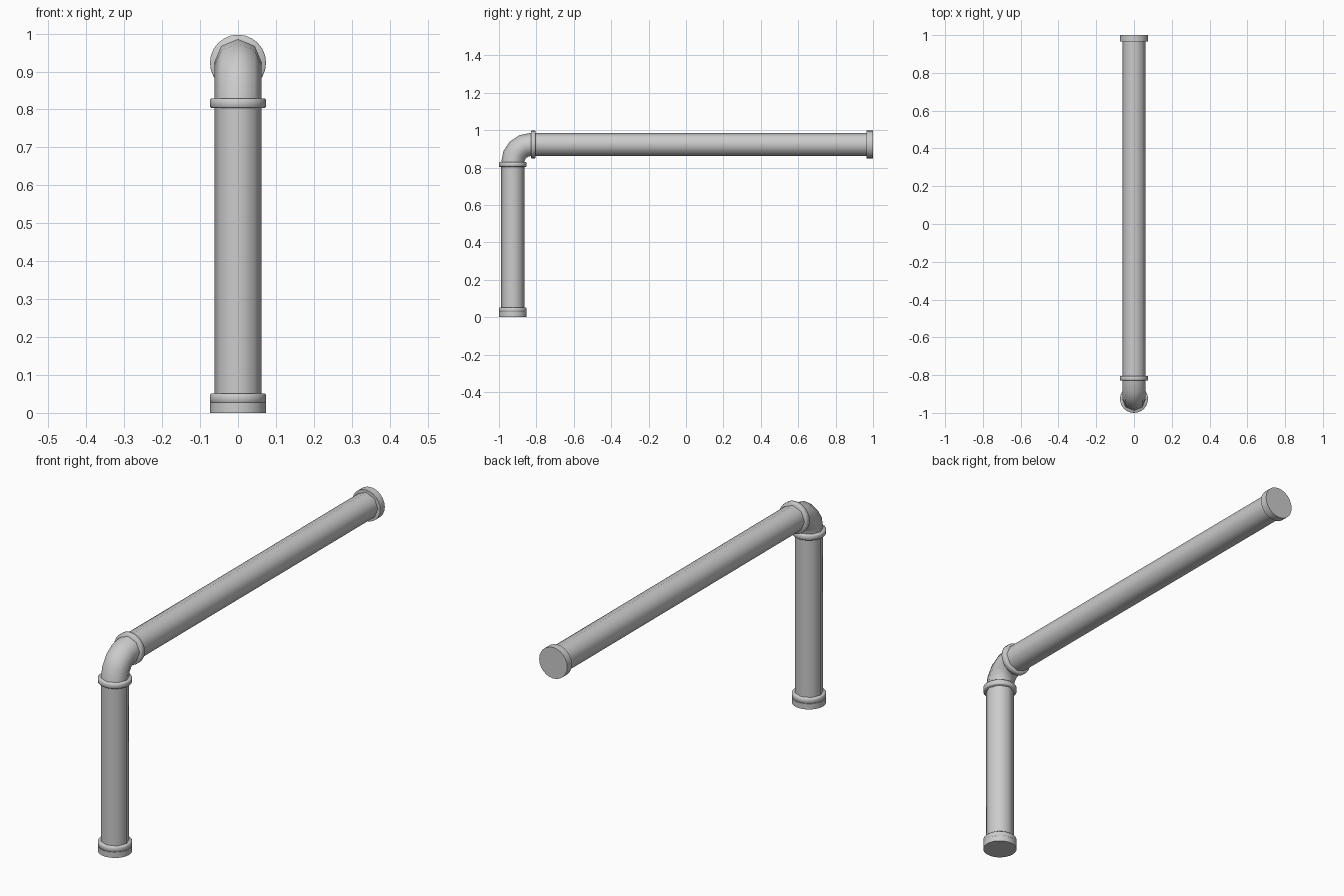
import bpy, bmesh
from math import sin, cos, pi
from mathutils import Matrix, Vector

cube = bpy.data.objects.get("Cube")
if cube:
    bpy.data.objects.remove(cube)

PIPE_R, COLLAR_R = 0.062, 0.074
AXIS_Y, AXIS_Z = -0.926, 0.923     # centre lines of the upright and the level run
BEND_Y, BEND_Z = -0.83, 0.827      # centre of the elbow

grey = bpy.data.materials.new("pipe_grey")
grey.use_nodes = True
colour = (0.6, 0.6, 0.6, 1)
grey.diffuse_color = colour
grey.node_tree.nodes["Principled BSDF"].inputs["Base Color"].default_value = colour


def finish(name, bm, matrix=Matrix(), angle=50):
    bmesh.ops.recalc_face_normals(bm, faces=bm.faces)
    mesh = bpy.data.meshes.new(name)
    bm.to_mesh(mesh)
    bm.free()
    mesh.materials.append(grey)
    ob = bpy.data.objects.new(name, mesh)
    ob.matrix_world = matrix
    bpy.context.collection.objects.link(ob)
    bpy.ops.object.select_all(action='DESELECT')
    ob.select_set(True)
    bpy.context.view_layer.objects.active = ob
    bpy.ops.object.shade_smooth_by_angle(angle=angle * pi / 180)


def loft(name, rings, matrix=Matrix(), angle=50):
    """Bridge a list of rings of points and cap both ends."""
    bm = bmesh.new()
    loops = [[bm.verts.new(p) for p in ring] for ring in rings]
    n = len(loops[0])
    for a, b in zip(loops, loops[1:]):
        for i in range(n):
            j = (i + 1) % n
            bm.faces.new((a[i], a[j], b[j], b[i]))
    bm.faces.new(loops[0][::-1])
    bm.faces.new(loops[-1])
    finish(name, bm, matrix, angle)


def circle(r, z, sides):
    return [Vector((r * cos(2 * pi * i / sides), r * sin(2 * pi * i / sides), z))
            for i in range(sides)]


def turned(name, profile, sides, matrix):
    loft(name, [circle(r, z, sides) for r, z in profile], matrix)


upright = Matrix.Translation((0, AXIS_Y, 0))
level = Matrix.Translation((0, 0, AXIS_Z)) @ Matrix.Rotation(-pi / 2, 4, 'X')

# Straight pipes
turned("upright_pipe", [(PIPE_R, 0.02), (PIPE_R, BEND_Z)], 8, upright)
turned("level_pipe", [(PIPE_R, BEND_Y), (PIPE_R, 0.99)], 8, level)

# Elbow swept through a quarter turn
bend = AXIS_Z - BEND_Z
rings = []
for k in range(5):
    turn = Matrix.Rotation(-k * pi / 8, 4, 'X')
    rings.append([turn @ (p + Vector((0, -bend, 0))) for p in circle(PIPE_R, 0, 8)])
loft("elbow", rings, Matrix.Translation((0, BEND_Y, BEND_Z)))


def collar(name, start, end, matrix):
    e = 0.003
    turned(name, [(COLLAR_R - e, start), (COLLAR_R, start + e),
                  (COLLAR_R, end - e), (COLLAR_R - e, end)], 24, matrix)


# Collars at the elbow and end fittings
collar("lower_elbow_collar", 0.804, 0.829, upright)
collar("upper_elbow_collar", -0.829, -0.804, level)
collar("base_collar", 0.026, 0.051, upright)
turned("base_cap", [(COLLAR_R, 0), (COLLAR_R, 0.027)], 24, upright)
turned("end_cap", [(COLLAR_R, 0.965), (COLLAR_R, 1)], 24, level)
